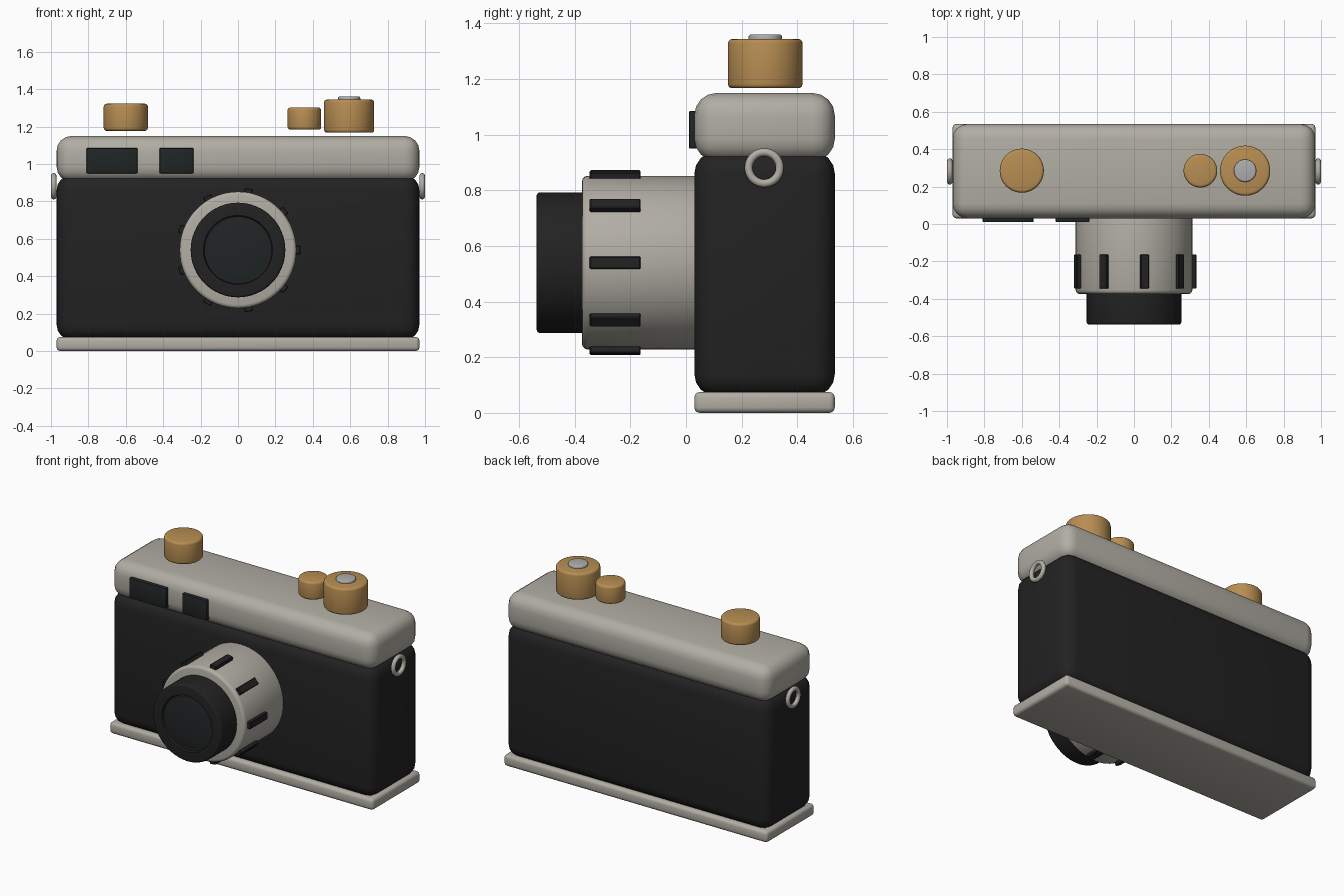
import bpy, bmesh, math
from mathutils import Matrix, Vector

if "Cube" in bpy.data.objects:
    bpy.data.objects.remove(bpy.data.objects["Cube"])


def material(name, rgb):
    m = bpy.data.materials.new(name)
    m.diffuse_color = (*rgb, 1)
    m.use_nodes = True
    m.node_tree.nodes["Principled BSDF"].inputs["Base Color"].default_value = m.diffuse_color
    return m


SILVER = material("warm silver", (0.44, 0.42, 0.37))
BLACK = material("black leather", (0.016, 0.016, 0.017))
GLASS = material("dark glass", (0.015, 0.018, 0.019))
BRASS = material("brass", (0.48, 0.27, 0.085))
STEEL = material("button steel", (0.42, 0.42, 0.42))


def finish(name, bm, mat):
    bmesh.ops.recalc_face_normals(bm, faces=bm.faces)
    mesh = bpy.data.meshes.new(name)
    bm.to_mesh(mesh)
    bm.free()
    ob = bpy.data.objects.new(name, mesh)
    bpy.context.collection.objects.link(ob)
    mesh.materials.append(mat)
    bpy.ops.object.select_all(action='DESELECT')
    ob.select_set(True)
    bpy.context.view_layer.objects.active = ob
    bpy.ops.object.shade_smooth_by_angle(angle=math.radians(35))
    return ob


def box(name, lo, hi, mat, bevel=0.0, segments=4, matrix=None):
    lo, hi = Vector(lo), Vector(hi)
    bm = bmesh.new()
    bmesh.ops.create_cube(bm, size=1)
    bmesh.ops.scale(bm, vec=hi - lo, verts=bm.verts)
    bmesh.ops.translate(bm, vec=(lo + hi) / 2, verts=bm.verts)
    if bevel:
        bmesh.ops.bevel(bm, geom=bm.edges[:], offset=bevel, segments=segments,
                        profile=0.5, affect='EDGES')
    if matrix:
        bm.transform(matrix)
    return finish(name, bm, mat)


def lathe(name, profile, mat, matrix, steps=64):
    """Spin (radius, height) points about z, then place."""
    bm = bmesh.new()
    vs = [bm.verts.new((r, 0, h)) for r, h in profile]
    es = [bm.edges.new(p) for p in zip(vs, vs[1:])]
    bmesh.ops.spin(bm, geom=vs + es, cent=(0, 0, 0), axis=(0, 0, 1),
                   angle=math.tau, steps=steps, use_duplicate=False)
    bmesh.ops.remove_doubles(bm, verts=bm.verts, dist=1e-5)
    bm.transform(matrix)
    return finish(name, bm, mat)


def disc_profile(r, h0, h1, b, n=3):
    arc = [i * math.pi / 2 / n for i in range(n + 1)]
    low = [(r - b + b * math.sin(a), h0 + b - b * math.cos(a)) for a in arc]
    top = [(r - b + b * math.cos(a), h1 - b + b * math.sin(a)) for a in arc]
    return [(0, h0)] + low + top + [(0, h1)]


# Body, top cover and base plate
box("body", (-0.97, 0.03, 0.06), (0.97, 0.535, 0.94), BLACK, 0.08)
box("top_cover", (-0.97, 0.03, 0.905), (0.97, 0.535, 1.15), SILVER, 0.08)
box("base_plate", (-0.97, 0.03, 0), (0.97, 0.535, 0.075), SILVER, 0.02, 3)

# Viewfinder windows
for name, x0, x1 in (("viewfinder_window", -0.81, -0.537),
                     ("rangefinder_window", -0.42, -0.238)):
    box(name, (x0, 0.01, 0.95), (x1, 0.05, 1.085), GLASS, 0.006, 2)

# Lens: barrel, front ring and domed glass, spun about the y axis
LENS = Matrix.Translation((0, 0, 0.54)) @ Matrix.Rotation(math.pi / 2, 4, 'X')
lathe("lens_barrel", disc_profile(0.312, -0.06, 0.374, 0.02), SILVER, LENS)
ring = disc_profile(0.253, 0.30, 0.537, 0.012)[:-1]
lathe("lens_front_ring", ring + [(0.185, 0.537), (0.18, 0.525), (0, 0.525)],
      BLACK, LENS)
dome = [(0.18 * math.cos(a), 0.518 + 0.018 * math.sin(a))
        for a in (i * math.pi / 16 for i in range(8))] + [(0, 0.536)]
lathe("lens_glass", dome, GLASS, LENS)

# Grip ridges around the barrel
for i in range(9):
    turn = Matrix.Translation((0, 0, 0.54)) @ Matrix.Rotation(-i * math.tau / 9, 4, 'Y')
    box(f"grip_ridge_{i + 1}", (0.295, -0.346, -0.023), (0.334, -0.163, 0.023),
        BLACK, 0.004, 1, turn)

# Brass dials and the shutter button
for name, x, r, z0, z1 in (("rewind_dial", -0.6, 0.118, 1.177, 1.322),
                           ("small_dial", 0.355, 0.09, 1.183, 1.302),
                           ("shutter_dial", 0.594, 0.134, 1.167, 1.344)):
    lathe(name, disc_profile(r, z0, z1, 0.015), BRASS,
          Matrix.Translation((x, 0.285, 0)), 48)
lathe("shutter_button", disc_profile(0.06, 1.30, 1.36, 0.008), STEEL,
      Matrix.Translation((0.594, 0.285, 0)), 32)

# Strap rings on both ends
for side, sx in (("left", -1), ("right", 1)):
    bm = bmesh.new()
    loop = [bm.verts.new((0.056 + 0.0145 * math.cos(a), 0, 0.0145 * math.sin(a)))
            for a in (i * math.tau / 12 for i in range(12))]
    es = [bm.edges.new((loop[i], loop[(i + 1) % 12])) for i in range(12)]
    bmesh.ops.spin(bm, geom=loop + es, cent=(0, 0, 0), axis=(0, 0, 1),
                   angle=math.tau, steps=32, use_duplicate=False)
    bmesh.ops.remove_doubles(bm, verts=bm.verts, dist=1e-5)
    bm.transform(Matrix.Translation((sx * 0.985, 0.281, 0.881))
                 @ Matrix.Rotation(math.pi / 2, 4, 'Y'))
    finish(f"strap_ring_{side}", bm, SILVER)
